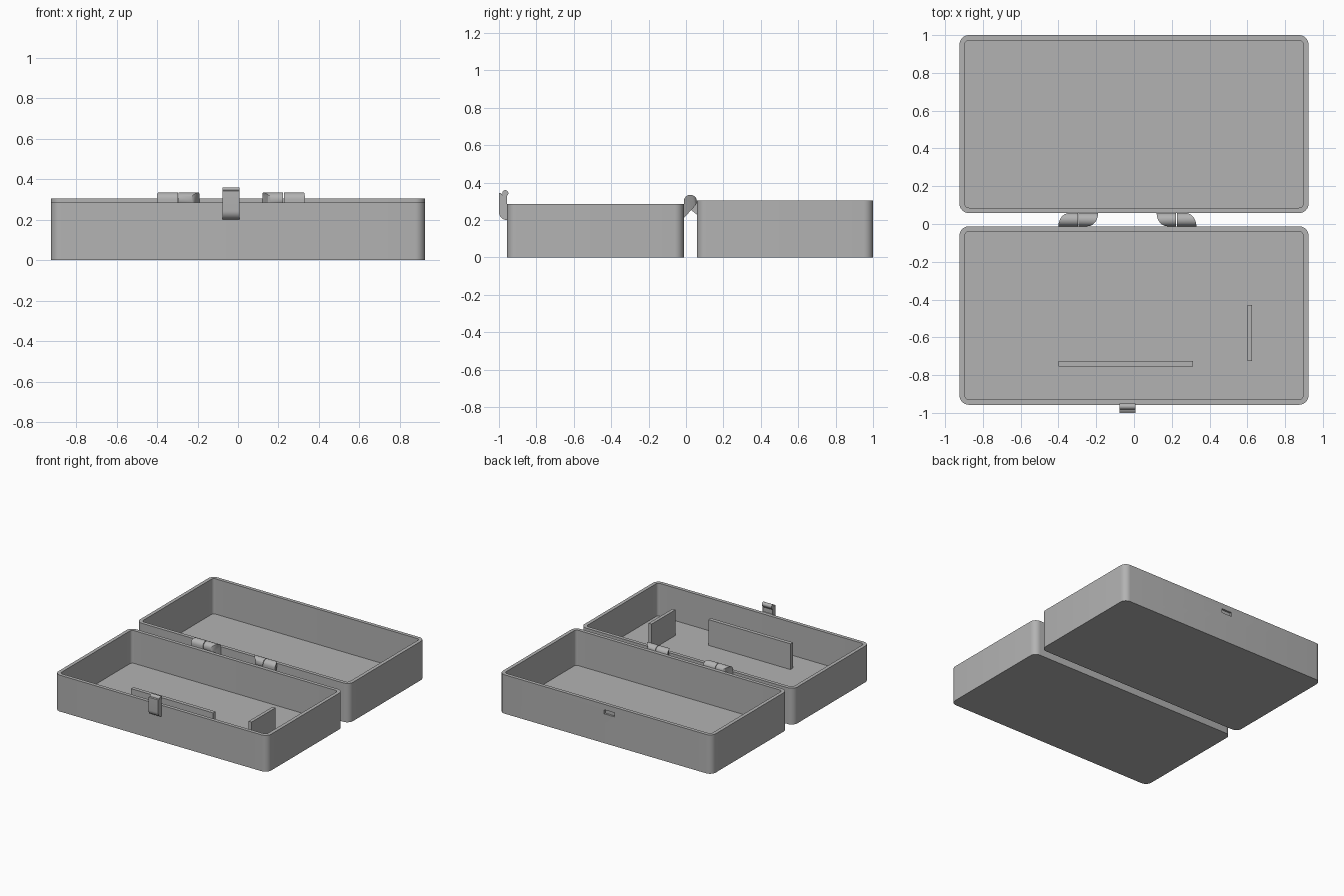
import bpy, bmesh, math
from mathutils import Vector

cube = bpy.data.objects.get("Cube")
if cube:
    bpy.data.objects.remove(cube, do_unlink=True)

grey = bpy.data.materials.new("plain grey")
grey.use_nodes = True
colour = (0.45, 0.45, 0.45, 1)
grey.diffuse_color = colour
grey.node_tree.nodes["Principled BSDF"].inputs["Base Color"].default_value = colour


def finish(bm, name, smooth=True):
    bmesh.ops.recalc_face_normals(bm, faces=bm.faces[:])
    mesh = bpy.data.meshes.new(name)
    bm.to_mesh(mesh)
    bm.free()
    mesh.materials.append(grey)
    obj = bpy.data.objects.new(name, mesh)
    bpy.context.collection.objects.link(obj)
    bpy.ops.object.select_all(action='DESELECT')
    bpy.context.view_layer.objects.active = obj
    obj.select_set(True)
    if smooth:
        bpy.ops.object.shade_smooth_by_angle(angle=math.radians(30))
    return obj


def box(name, low, high):
    bm = bmesh.new()
    bmesh.ops.create_cube(bm, size=1)
    low, high = Vector(low), Vector(high)
    for v in bm.verts:
        v.co = (low + high) / 2 + v.co * (high - low)
    return finish(bm, name, smooth=False)


def arc(cx, cy, r, start, end, steps):
    angles = [math.radians(start + (end - start) * i / steps) for i in range(steps + 1)]
    return [(cx + r * math.cos(a), cy + r * math.sin(a)) for a in angles]


def rounded_loop(bm, half_x, y0, y1, r, z):
    pts = []
    for i, (cx, cy) in enumerate([(half_x - r, y1 - r), (r - half_x, y1 - r),
                                  (r - half_x, y0 + r), (half_x - r, y0 + r)]):
        pts += arc(cx, cy, r, 90 * i, 90 * i + 90, 8)
    return [bm.verts.new((x, y, z)) for x, y in pts]


# Open tray: nested rounded rectangles joined into walls, rim and floor
def tray(name, y0, y1, height, half_x=0.924, wall=0.028, r=0.05):
    bm = bmesh.new()
    loops = [rounded_loop(bm, half_x, y0, y1, r, z) for z in (0, height)]
    loops += [rounded_loop(bm, half_x - wall, y0 + wall, y1 - wall, r - wall, z)
              for z in (height, wall)]
    n = len(loops[0])
    for a, b in zip(loops, loops[1:]):
        for i in range(n):
            j = (i + 1) % n
            bm.faces.new((a[i], a[j], b[j], b[i]))
    bm.faces.new(loops[0])
    bm.faces.new(loops[-1])
    return finish(bm, name)


def extrude_x(name, profile, x0, x1, width_rule=None):
    """Extrude a (y, z) profile along x; width_rule scales the far end by y."""
    bm = bmesh.new()
    near = [bm.verts.new((x0, y, z)) for y, z in profile]
    far = [bm.verts.new((x0 + (x1 - x0) * (width_rule(y) if width_rule else 1), y, z))
           for y, z in profile]
    n = len(profile)
    for i in range(n):
        j = (i + 1) % n
        bm.faces.new((near[i], near[j], far[j], far[i]))
    bm.faces.new(near)
    bmesh.ops.triangulate(bm, faces=[bm.faces.new(far)])
    return finish(bm, name)


FRONT_WALL, BACK_WALL, CENTRE = -0.012, 0.058, -0.035
tray("base_tray", -0.957, FRONT_WALL, 0.285)
lid = tray("lid_tray", BACK_WALL, 1.0, 0.305)

# Catch recess in the lid
cutter = box("catch_cutter", (CENTRE - 0.045, 0.985, 0.23), (CENTRE + 0.045, 1.05, 0.262))
cut = lid.modifiers.new("catch_recess", 'BOOLEAN')
cut.object = cutter
cut.solver = 'EXACT'
bpy.context.view_layer.objects.active = lid
bpy.ops.object.modifier_apply(modifier=cut.name)
bpy.data.objects.remove(cutter, do_unlink=True)

# Dividers standing in the base
box("long_divider", (-0.40, -0.755, 0.02), (0.313, -0.725, 0.23))
box("short_divider", (0.60, -0.725, 0.02), (0.626, -0.43, 0.23))

# Hinges: each has one knuckle on the base and one on the lid
PIVOT_Y, PIVOT_Z, RADIUS = 0.023, 0.30, 0.035
GAP = BACK_WALL - FRONT_WALL


def knuckle(name, x, direction, on_base):
    if on_base:
        profile = arc(PIVOT_Y, PIVOT_Z, RADIUS, -45, 180, 20) + [(FRONT_WALL, 0.21)]
        wall = FRONT_WALL
    else:
        profile = [(BACK_WALL, 0.23)] + arc(PIVOT_Y, PIVOT_Z, RADIUS, 0, 225, 20)
        wall = BACK_WALL

    def flare(y):
        t = min(1, abs(y - wall) / GAP)
        return 0.45 + 0.55 * math.sqrt(1 - t * t)

    extrude_x(name, profile, x + direction * 0.002, x + direction * 0.105, flare)


for side, label in ((-1, "right"), (1, "left")):
    x = CENTRE + side * 0.26
    knuckle(label + "_hinge_base_knuckle", x, side, True)
    knuckle(label + "_hinge_lid_knuckle", x, -side, False)

# Clasp: curved plate on the front wall with a rounded hook and finger lip
clasp = (arc(-0.957, 0.243, 0.043, 270, 180, 8)
         + [(-1.0, 0.343), (-0.99, 0.346), (-0.982, 0.334)]
         + arc(-0.966, 0.344, 0.016, 180, -50, 12)
         + [(-0.964, 0.32), (-0.964, 0.285), (-0.957, 0.28)])
extrude_x("clasp", clasp, CENTRE - 0.042, CENTRE + 0.042)
